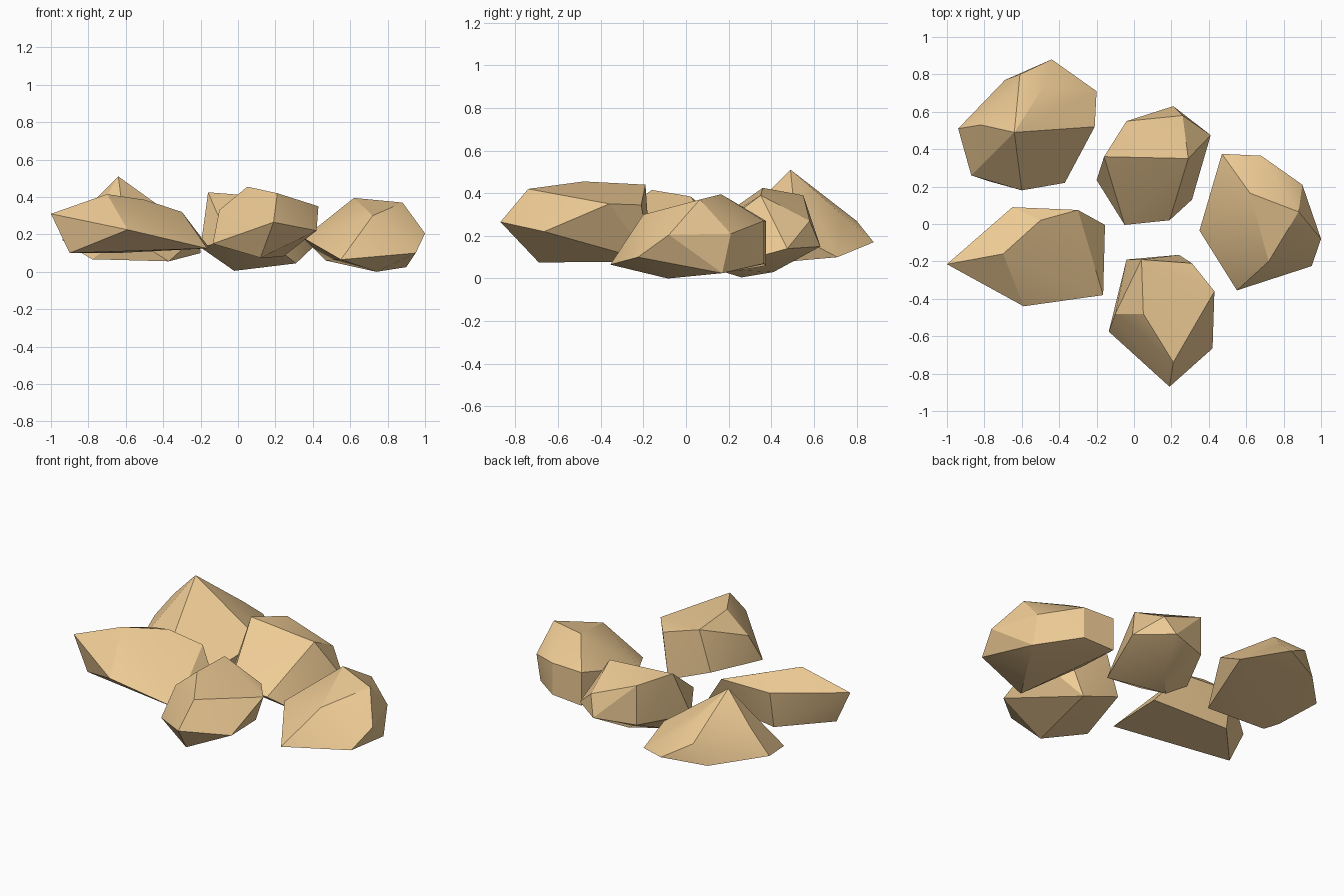
import bpy, bmesh, math

stone = bpy.data.materials.new("sandstone")
stone.diffuse_color = (0.86, 0.60, 0.30, 1)


def rock(name, upper, lower):
    """Faceted boulder: the hull of a few upper and lower corner points."""
    bm = bmesh.new()
    for p in upper + lower:
        bm.verts.new(p)
    res = bmesh.ops.convex_hull(bm, input=bm.verts[:])
    loose = [v for v in bm.verts if not v.link_faces]
    bmesh.ops.delete(bm, geom=loose, context='VERTS')
    # merge nearly coplanar triangles into larger facets
    bmesh.ops.dissolve_limit(bm, angle_limit=math.radians(3),
                             verts=bm.verts[:], edges=bm.edges[:])
    bmesh.ops.recalc_face_normals(bm, faces=bm.faces[:])
    mesh = bpy.data.meshes.new(name)
    bm.to_mesh(mesh)
    bm.free()
    mesh.materials.append(stone)
    ob = bpy.data.objects.new(name, mesh)
    bpy.context.collection.objects.link(ob)
    bpy.ops.object.select_all(action='DESELECT')
    ob.select_set(True)
    bpy.context.view_layer.objects.active = ob
    bpy.ops.object.shade_smooth_by_angle(angle=math.radians(25))
    return ob


# Tall peaked rock, back left
rock("back_left_rock",
     [(-.64, .49, .51), (-.82, .53, .33), (-.61, .80, .27), (-.48, .74, .29),
      (-.21, .52, .20), (-.60, .18, .20)],
     [(-.94, .51, .17), (-.69, .77, .14), (-.44, .88, .17), (-.20, .71, .10),
      (-.37, .22, .056), (-.78, .23, .067), (-.87, .26, .12)])

# Blocky rock in the middle
rock("middle_rock",
     [(-.16, .36, .425), (.29, .35, .39), (-.04, .55, .39), (.26, .58, .27),
      (.41, .475, .14), (.19, .02, .14), (-.05, -.005, .17)],
     [(-.20, .235, .13), (.21, .63, .15), (-.04, .55, .14), (-.02, .26, .005),
      (.31, .13, .045), (.12, .41, .03)])

# Wide rock on the right
rock("right_rock",
     [(.62, .165, .395), (.88, .065, .37), (.72, -.20, .30), (.47, .375, .27),
      (.68, .365, .27), (.90, .21, .21), (1.0, -.08, .205), (.35, -.035, .18)],
     [(.95, -.225, .10), (.55, -.355, .065), (.47, .375, .06),
      (.68, .365, .07), (.90, .17, .025), (.74, -.085, 0)])

# Long rock at the front
rock("front_rock",
     [(.05, -.48, .455), (.04, -.19, .44), (.21, -.74, .42), (.43, -.36, .35),
      (.31, -.21, .345), (-.10, -.48, .33), (.19, -.87, .265)],
     [(.42, -.665, .22), (-.135, -.575, .15), (.12, -.69, .075),
      (.24, -.165, .08), (-.04, -.19, .19)])

# Pointed slab on the left
rock("left_rock",
     [(-1.0, -.215, .31), (-.70, -.16, .415), (-.50, .02, .385),
      (-.65, .09, .33), (-.30, .075, .32), (-.59, -.44, .225)],
     [(-.155, -.005, .13), (-.165, -.38, .125), (-.90, -.22, .10),
      (-.65, .05, .10)])
